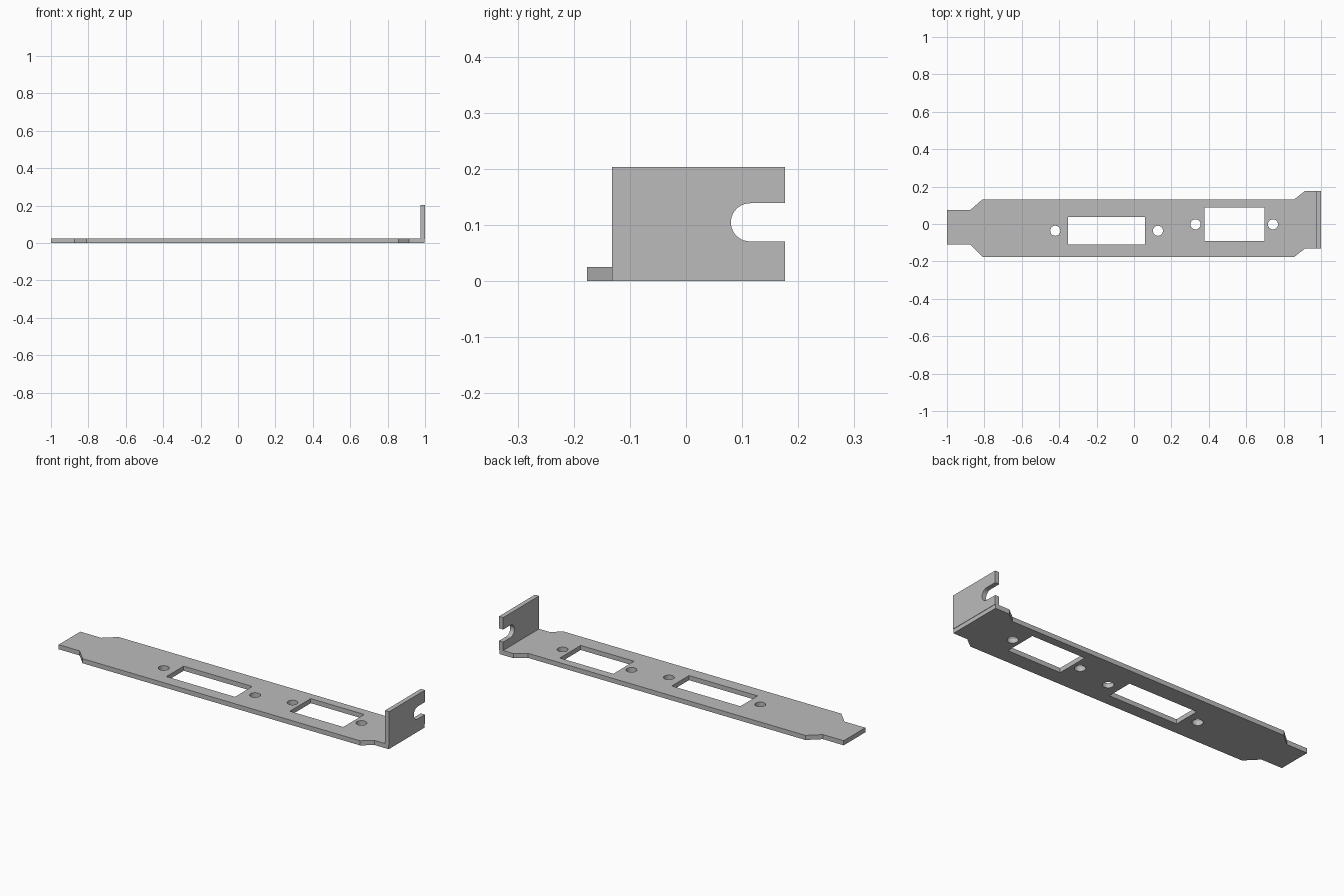
import bpy, bmesh, math
from mathutils import Matrix

cube = bpy.data.objects.get("Cube")
if cube:
    bpy.data.objects.remove(cube, do_unlink=True)

steel = bpy.data.materials.new("grey steel")
steel.use_nodes = True
GREY = (0.5, 0.5, 0.5, 1.0)
steel.diffuse_color = GREY
steel.node_tree.nodes["Principled BSDF"].inputs["Base Color"].default_value = GREY


def arc(cx, cy, r, start, end, n):
    """Points along an arc, angles in degrees."""
    angles = [math.radians(start + (end - start) * i / n) for i in range(n + 1)]
    return [(cx + r * math.cos(a), cy + r * math.sin(a)) for a in angles]


def circle(cx, cy, r, n=32):
    return arc(cx, cy, r, 0, 360, n)[:-1]


def rectangle(x0, x1, y0, y1):
    return [(x0, y0), (x1, y0), (x1, y1), (x0, y1)]


def sheet(name, loops, thickness, matrix):
    """Cut a flat sheet: the first loop is the outline, the rest are holes."""
    curve = bpy.data.curves.new(name, 'CURVE')
    curve.dimensions = '2D'
    curve.fill_mode = 'BOTH'
    curve.extrude = thickness / 2
    for loop in loops:
        spline = curve.splines.new('POLY')
        spline.points.add(len(loop) - 1)
        for point, (x, y) in zip(spline.points, loop):
            point.co = (x, y, 0, 1)
        spline.use_cyclic_u = True
    temp = bpy.data.objects.new(name + "_profile", curve)
    bpy.context.collection.objects.link(temp)
    bpy.context.view_layer.update()
    mesh = bpy.data.meshes.new_from_object(
        temp.evaluated_get(bpy.context.evaluated_depsgraph_get()))
    bpy.data.objects.remove(temp, do_unlink=True)

    # Weld the caps to the walls, then merge the caps' triangles
    bm = bmesh.new()
    bm.from_mesh(mesh)
    bmesh.ops.remove_doubles(bm, verts=bm.verts, dist=1e-5)
    bmesh.ops.recalc_face_normals(bm, faces=bm.faces)
    bm.transform(matrix)
    for face in bm.faces:
        face.smooth = False
    bm.to_mesh(mesh)
    bm.free()
    mesh.name = name
    mesh.materials.clear()
    mesh.materials.append(steel)
    obj = bpy.data.objects.new(name, mesh)
    bpy.context.collection.objects.link(obj)
    return obj


# Long plate with a narrow tab at one end and a stepped shoulder at the other
T = 0.025
outline = [(-1, -0.11), (-0.875, -0.11), (-0.81, -0.176), (0.857, -0.176),
           (0.913, -0.132), (0.998, -0.132), (0.998, 0.176), (0.913, 0.176),
           (0.857, 0.132), (-0.81, 0.132), (-0.875, 0.075), (-1, 0.075)]
# Two connector openings, each with a pair of screw holes
openings = [rectangle(-0.353, 0.059, -0.11, 0.038),
            rectangle(0.376, 0.697, -0.092, 0.087)]
screw_holes = [circle(x, y, 0.027) for x, y in
               [(-0.421, -0.036), (0.128, -0.036), (0.329, -0.002), (0.743, -0.002)]]
sheet("bracket_plate", [outline] + openings + screw_holes, T,
      Matrix.Translation((0, 0, T / 2)))

# Upright flange with an open rounded screw slot; profile is in (y, z)
slot = arc(0.114, 0.105, 0.034, 270, 90, 20)
flange = [(-0.132, 0.022), (0.176, 0.022), (0.176, 0.071)] + slot + \
         [(0.176, 0.139), (0.176, 0.204), (-0.132, 0.204)]
stand = Matrix(((0, 0, 1, 1 - T / 2), (1, 0, 0, 0), (0, 1, 0, 0), (0, 0, 0, 1)))
sheet("mounting_flange", [flange], T, stand)
